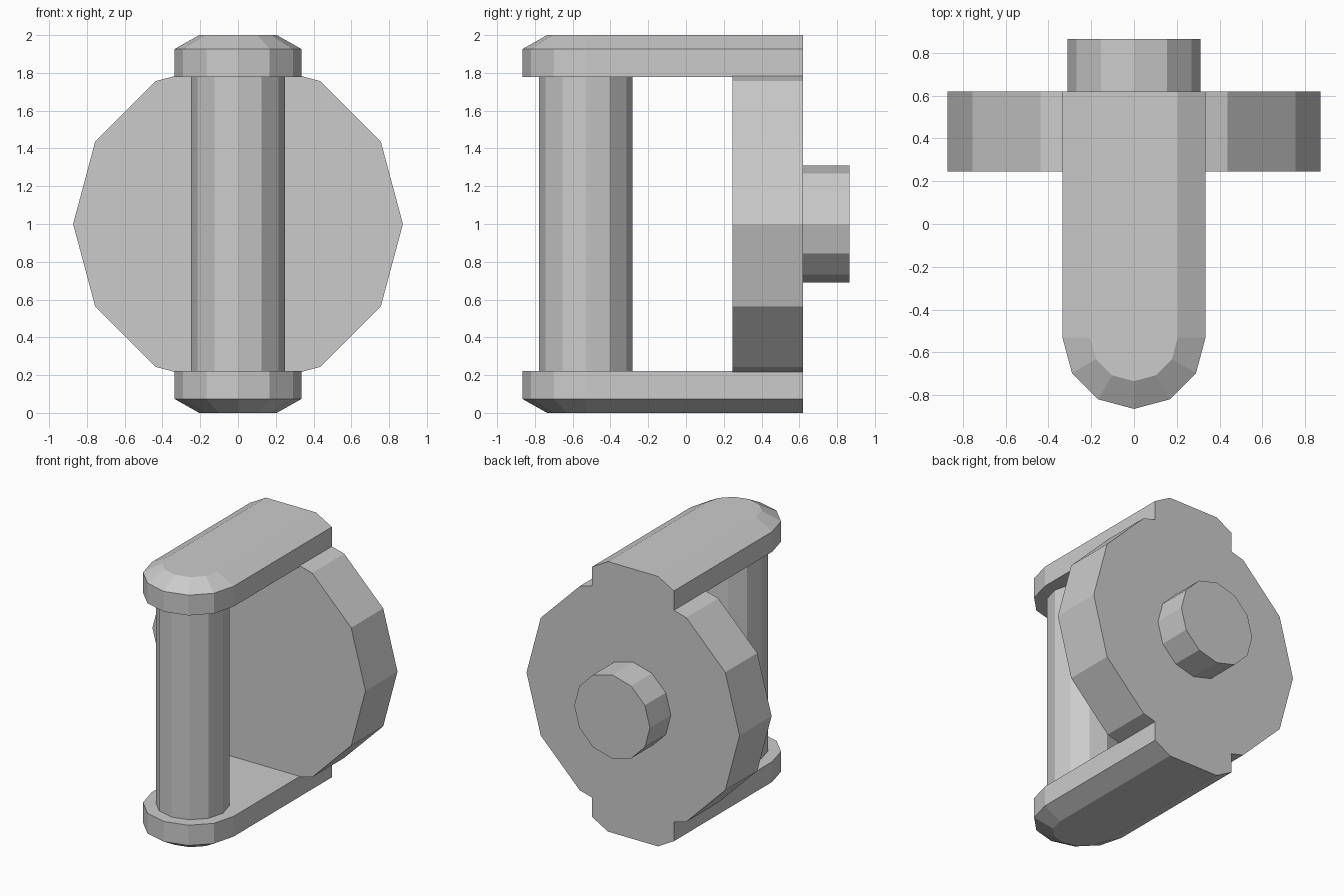
import bpy, bmesh
from math import cos, sin, pi

if "Cube" in bpy.data.objects:
    bpy.data.objects.remove(bpy.data.objects["Cube"])


def loft(name, rings):
    """Closed solid skinned through matching rings of points."""
    bm = bmesh.new()
    loops = [[bm.verts.new(p) for p in ring] for ring in rings]
    n = len(loops[0])
    for a, b in zip(loops, loops[1:]):
        for i in range(n):
            j = (i + 1) % n
            bm.faces.new((a[i], a[j], b[j], b[i]))
    bm.faces.new(loops[0])
    bm.faces.new(loops[-1])
    bmesh.ops.recalc_face_normals(bm, faces=bm.faces)
    mesh = bpy.data.meshes.new(name)
    bm.to_mesh(mesh)
    bm.free()
    obj = bpy.data.objects.new(name, mesh)
    bpy.context.collection.objects.link(obj)
    return obj


def circle(r, n=12):
    return [(r * cos(2 * pi * i / n), r * sin(2 * pi * i / n)) for i in range(n)]


def disc(name, r, y0, y1):
    """Twelve-sided disc facing along y, centred at z = 1."""
    return loft(name, [[(x, y, 1 + z) for x, z in circle(r)] for y in (y0, y1)])


PIN_Y, BACK_Y = -0.53, 0.62


def arm_ring(r, z):
    """Arm outline: square at the back, half round at the front."""
    front = [(r * cos(pi * i / 6), PIN_Y - r * sin(pi * i / 6), z) for i in range(7)]
    return [(r, BACK_Y, z)] + front + [(-r, BACK_Y, z)]


def arm(name, z_in, z_edge, z_out):
    return loft(name, [arm_ring(0.335, z_in), arm_ring(0.335, z_edge), arm_ring(0.205, z_out)])


# Round back plate fused with the two bevelled arms
plate = disc("back_plate_with_arms", 0.873, 0.245, BACK_Y)
arms = [arm("upper_arm", 1.777, 1.927, 2.0), arm("lower_arm", 0.223, 0.073, 0.0)]
bpy.context.view_layer.objects.active = plate
for a in arms:
    mod = plate.modifiers.new("fuse", 'BOOLEAN')
    mod.operation = 'UNION'
    mod.solver = 'EXACT'
    mod.object = a
    bpy.ops.object.modifier_apply(modifier=mod.name)
    bpy.data.objects.remove(a)

# Upright bar between the arm tips
loft("upright_bar", [[(x, PIN_Y + y, z) for x, y in circle(0.248)] for z in (0.223, 1.777)])

# Mounting stub on the back
disc("rear_stub", 0.31, BACK_Y, 0.865)
